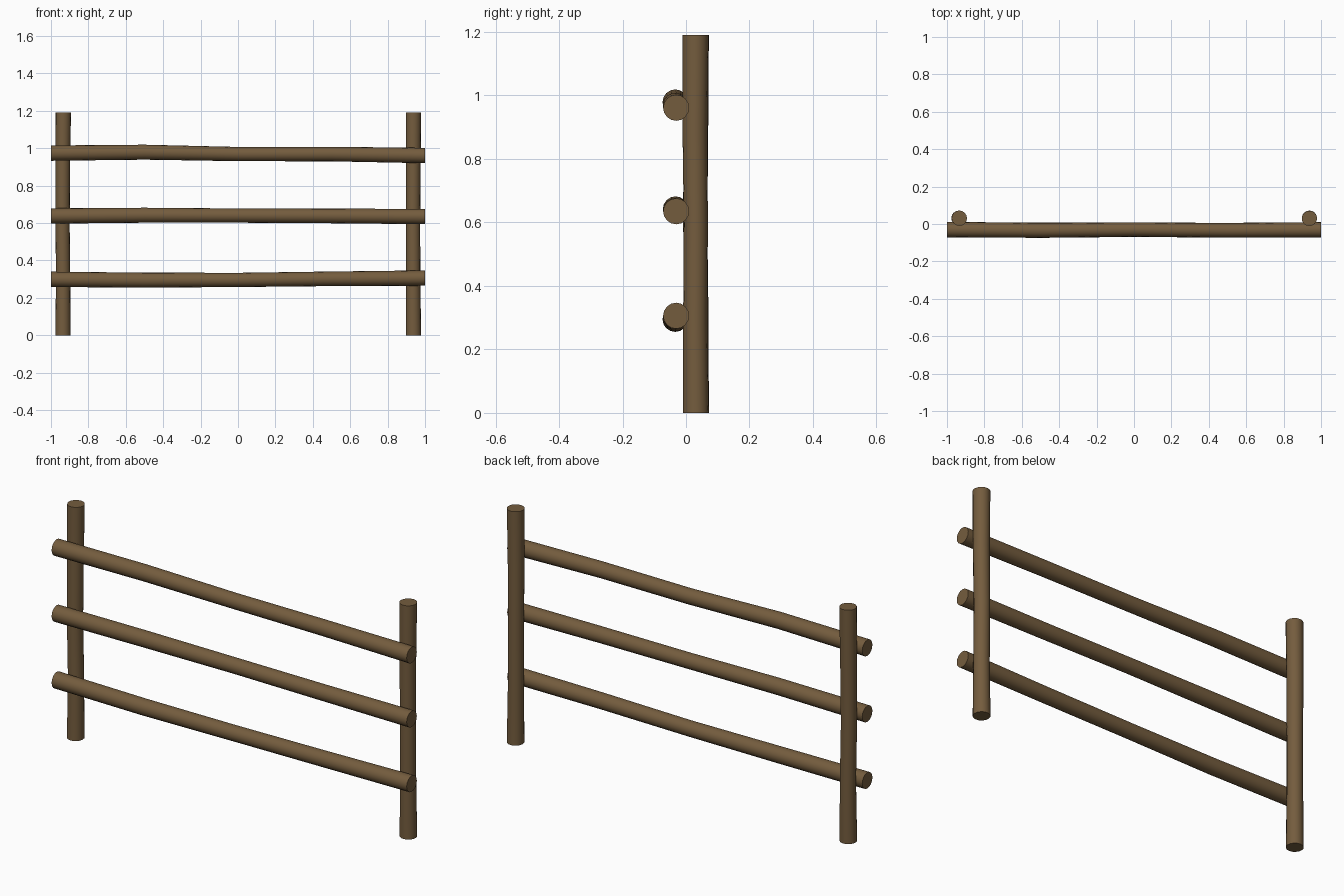
import bpy, bmesh, math
from mathutils import Vector

if "Cube" in bpy.data.objects:
    bpy.data.objects.remove(bpy.data.objects["Cube"])

wood = bpy.data.materials.new("brown_wood")
wood.diffuse_color = (0.175, 0.108, 0.048, 1)
wood.use_nodes = True
wood.node_tree.nodes["Principled BSDF"].inputs["Base Color"].default_value = wood.diffuse_color
SIDES = 16


def log(name, path, radii, u, v):
    """Slightly bent log: rings of directions u, v along a path, capped ends."""
    bm = bmesh.new()
    rings = []
    for p, r in zip(path, radii):
        ring = []
        for i in range(SIDES):
            a = 2 * math.pi * i / SIDES
            ring.append(bm.verts.new(Vector(p) + r * (math.cos(a) * Vector(u) + math.sin(a) * Vector(v))))
        rings.append(ring)
    for a, b in zip(rings, rings[1:]):
        for i in range(SIDES):
            j = (i + 1) % SIDES
            bm.faces.new((a[i], a[j], b[j], b[i]))
    bm.faces.new(rings[0][::-1])
    bm.faces.new(rings[-1])
    bmesh.ops.recalc_face_normals(bm, faces=bm.faces)
    me = bpy.data.meshes.new(name)
    bm.to_mesh(me)
    bm.free()
    me.materials.append(wood)
    ob = bpy.data.objects.new(name, me)
    bpy.context.collection.objects.link(ob)
    bpy.context.view_layer.objects.active = ob
    ob.select_set(True)
    bpy.ops.object.shade_smooth_by_angle(angle=math.radians(40))
    ob.select_set(False)


X, Y, Z = (1, 0, 0), (0, 1, 0), (0, 0, 1)

# Rails: heights and depths at five stations along x
rails = {
    "bottom_rail": ([0.299, 0.295, 0.296, 0.302, 0.306], [-0.030, -0.034, -0.031, -0.034, -0.031]),
    "middle_rail": ([0.638, 0.642, 0.640, 0.638, 0.635], [-0.030, -0.033, -0.030, -0.033, -0.031]),
    "top_rail": ([0.974, 0.979, 0.969, 0.969, 0.961], [-0.030, -0.034, -0.030, -0.034, -0.031]),
}
for name, (zs, ys) in rails.items():
    path = [(-1 + 0.5 * i, ys[i], zs[i]) for i in range(5)]
    log(name, path, [0.041, 0.040, 0.038, 0.039, 0.041], Y, Z)

# Posts: sideways and depth drift at five stations up z
posts = {
    "left_post": ([-0.936, -0.935, -0.938, -0.937, -0.934], [0.031, 0.033, 0.029, 0.031, 0.031]),
    "right_post": ([0.938, 0.937, 0.936, 0.937, 0.938], [0.031, 0.029, 0.031, 0.028, 0.030]),
}
for name, (xs, ys) in posts.items():
    path = [(xs[i], ys[i], 1.19 * i / 4) for i in range(5)]
    log(name, path, [0.041, 0.038, 0.038, 0.039, 0.041], X, Y)
